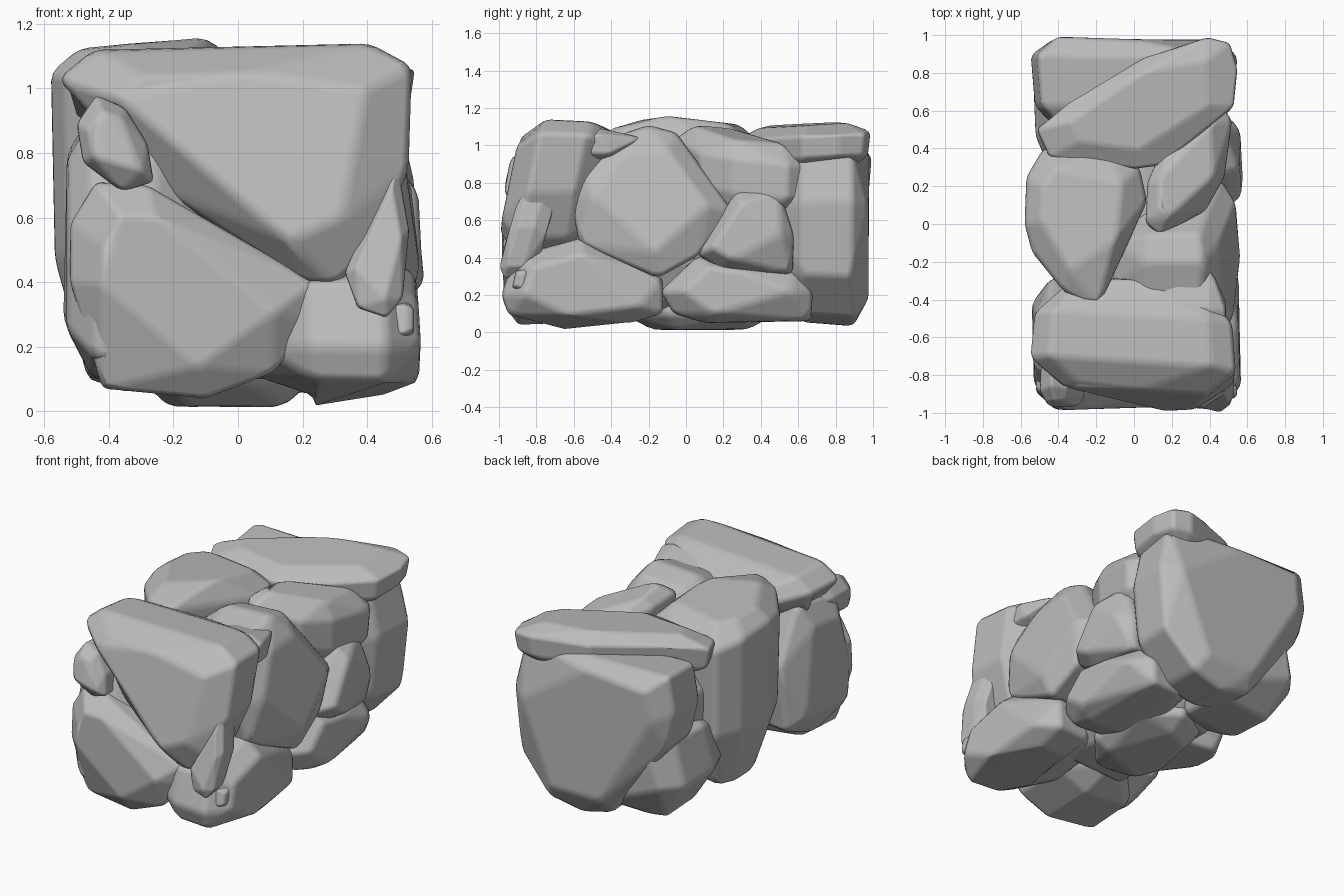
import bpy, bmesh, random
from mathutils import Vector

if "Cube" in bpy.data.objects:
    bpy.data.objects.remove(bpy.data.objects["Cube"], do_unlink=True)

random.seed(4)

stone = bpy.data.materials.new("grey stone")
stone.use_nodes = True
stone.diffuse_color = (0.5, 0.5, 0.5, 1)
stone.node_tree.nodes["Principled BSDF"].inputs["Base Color"].default_value = (0.5, 0.5, 0.5, 1)

# How an outline (u, v) and a depth d map to x, y, z for each facing axis
PLACE = {
    "x": lambda u, v, d: Vector((d, u, v)),
    "y": lambda u, v, d: Vector((u, d, v)),
    "z": lambda u, v, d: Vector((u, v, d)),
}


def rock(name, axis, outline, near, far, tilt=(0, 0), bevel=0.028, shoulder=0.2, face=0.7):
    """Chiselled boulder from an outline in centimetres, swept from near to far."""
    cu = sum(p[0] for p in outline) / len(outline)
    cv = sum(p[1] for p in outline) / len(outline)
    bm = bmesh.new()
    # Rings: fraction of depth, outline scale
    for fraction, scale in ((0, face), (shoulder, 1), (0.65, 0.96), (1, 0.62)):
        ring = outline if scale > 0.9 else outline[::2] + outline[1:2]
        for u, v in ring:
            du, dv = (u - cu) * scale, (v - cv) * scale
            depth = near + (far - near) * (fraction + random.uniform(0, 0.05) * (fraction < 0.5))
            depth += du * tilt[0] + dv * tilt[1]
            bm.verts.new(PLACE[axis](cu + du, cv + dv, depth) / 100)
    hull = bmesh.ops.convex_hull(bm, input=bm.verts)
    loose = set(hull["geom_interior"]) | set(hull["geom_unused"])
    bmesh.ops.delete(bm, geom=[g for g in loose if isinstance(g, bmesh.types.BMVert)], context="VERTS")
    bmesh.ops.dissolve_limit(bm, angle_limit=0.2, verts=bm.verts, edges=bm.edges)
    bmesh.ops.recalc_face_normals(bm, faces=bm.faces)
    mesh = bpy.data.meshes.new(name)
    bm.to_mesh(mesh)
    bm.free()
    mesh.materials.append(stone)
    obj = bpy.data.objects.new(name, mesh)
    bpy.context.collection.objects.link(obj)
    mod = obj.modifiers.new("worn edges", "BEVEL")
    mod.width = bevel
    mod.segments = 2
    mod.limit_method = "ANGLE"
    mod.angle_limit = 0.2
    mod.harden_normals = True
    mesh.shade_smooth()


# Front boulders
rock("front_upper_boulder", "y",
     [(-56, 103), (-45, 112), (0, 114), (41, 114), (54, 107), (53, 75), (43, 50), (30, 39), (20, 40),
      (-25, 69), (-50, 94)],
     -93, -33, tilt=(-0.06, 0.2))
rock("front_lower_boulder", "y",
     [(-52, 58), (-44, 71), (-28, 70), (24, 40), (24, 28), (11, 12), (-10, 4), (-42, 7), (-52, 40)],
     -100, -32, shoulder=0.15)
rock("front_corner_boulder", "x",
     [(-99, 20), (-92, 41), (-55, 51), (-12, 29), (-12, 10), (-30, 5), (-65, 4), (-95, 9)],
     57, 5, tilt=(0, -0.05))
rock("front_small_stone", "y",
     [(-50, 89), (-44, 98), (-35, 94), (-28, 83), (-26, 71), (-36, 68), (-48, 77)],
     -96, -65, tilt=(0, 0.2), bevel=0.015)
rock("front_sliver", "y",
     [(49, 79), (42, 62), (33, 43), (37, 32), (46, 29), (51, 35), (53, 56)],
     -97, -76, tilt=(0, 0.28), bevel=0.01)
rock("corner_pebble", "x",
     [(-93, 24), (-91, 33), (-85, 34), (-83, 28), (-87, 22)], 55, 42, bevel=0.012)

# Right side boulders
rock("side_centre_boulder", "x",
     [(-62, 72), (-57, 90), (-38, 105), (-20, 111), (-5, 107), (15, 83), (25, 65), (7, 41), (-15, 29), (-57, 47)],
     53, -8, tilt=(0, -0.2), shoulder=0.15)
rock("side_wedge_stone", "x",
     [(-62, 94), (-62, 105), (-45, 109), (-23, 104), (-38, 94), (-52, 90)], 50, 8, bevel=0.015)
rock("side_upper_boulder", "z",
     [(7, 22), (6, 0), (14, -6), (38, 7), (48, 25), (52, 55), (46, 63), (20, 52)],
     107, 64, tilt=(-0.25, -0.08))
rock("side_middle_boulder", "x",
     [(5, 42), (20, 65), (27, 76), (50, 76), (58, 52), (57, 31), (20, 33)], 58, 10)
rock("side_lower_boulder", "x",
     [(-14, 22), (6, 41), (28, 38), (58, 33), (68, 22), (67, 6), (10, 5), (-7, 10)], 53, 0)

# Back boulders
rock("back_slab", "y",
     [(-55, 80), (-51, 103), (0, 106), (48, 100), (55, 70), (51, 30), (30, 8), (8, 3), (-12, 8), (-50, 58)],
     100, 42, shoulder=0.15, face=0.8)
rock("back_lower_boulder", "y",
     [(-54, 30), (-46, 57), (-10, 60), (8, 30), (0, 9), (-38, 6)], 92, 22)
rock("back_top_slab", "z",
     [(-52, 50), (-45, 35), (0, 29), (15, 31), (53, 62), (55, 82), (51, 96), (39, 99), (5, 88), (-35, 65)],
     112, 83, tilt=(0, 0.05), bevel=0.02)

# Left side and underside boulders
rock("left_tall_boulder", "z",
     [(-58, 0), (-57, 25), (-48, 40), (-15, 40), (3, 30), (7, 12), (-2, -14), (-19, -45), (-37, -36), (-54, -15)],
     116, 10, tilt=(0, -0.08), shoulder=0.1)
rock("left_front_boulder", "x",
     [(-95, 45), (-80, 90), (-45, 94), (-28, 60), (-33, 20), (-60, 9), (-92, 16)], -55, -10)
rock("underside_boulder", "z",
     [(-30, -10), (-22, 35), (0, 47), (22, 32), (22, -10), (2, -33), (-22, -28)], 0, 40)

# Hidden stone that closes the gaps in the middle
rock("core_boulder", "z",
     [(-38, -65), (-40, 60), (0, 70), (38, 60), (38, -60), (0, -70)], 88, 10)
